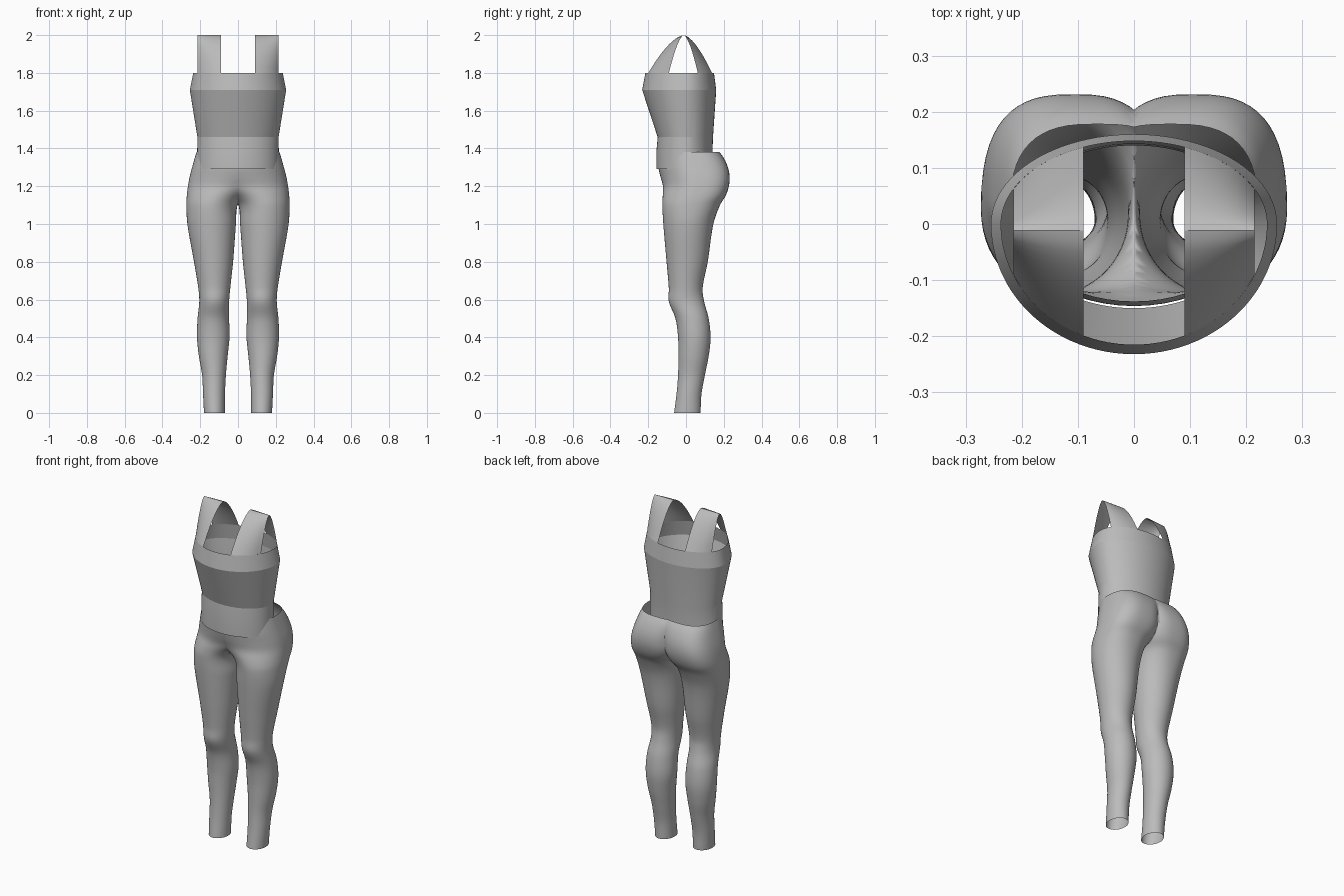
import bpy, bmesh, math

if "Cube" in bpy.data.objects:
    bpy.data.objects.remove(bpy.data.objects["Cube"])

grey = bpy.data.materials.new("cloth_grey")
grey.diffuse_color = (0.5, 0.5, 0.5, 1)
grey.use_nodes = True
grey.node_tree.nodes["Principled BSDF"].inputs["Base Color"].default_value = grey.diffuse_color


def finish(name, bm, angle):
    mesh = bpy.data.meshes.new(name)
    bm.to_mesh(mesh)
    bm.free()
    mesh.materials.append(grey)
    ob = bpy.data.objects.new(name, mesh)
    bpy.context.collection.objects.link(ob)
    bpy.ops.object.select_all(action='DESELECT')
    ob.select_set(True)
    bpy.context.view_layer.objects.active = ob
    bpy.ops.object.shade_smooth_by_angle(angle=math.radians(angle))
    return ob


def mirror(ob):
    m = ob.modifiers.new("mirror", 'MIRROR')
    m.use_axis[0] = True
    m.merge_threshold = 0.0005


def skin(bm, rows, closed):
    """Join rows of points with quads."""
    vr = [[bm.verts.new(p) for p in row] for row in rows]
    n = len(rows[0])
    for a, b in zip(vr, vr[1:]):
        for i in range(n if closed else n - 1):
            j = (i + 1) % n
            bm.faces.new((a[i], a[j], b[j], b[i]))


def spow(v, e):
    return math.copysign(abs(v) ** e, v)


def sample(keys, z):
    """Smooth interpolation through key rows sorted by rising height."""
    k = max(i for i in range(len(keys) - 1) if keys[i][0] <= z + 1e-9)
    a, b = keys[k], keys[k + 1]
    h = b[0] - a[0]
    t = (z - a[0]) / h

    def slope(i, c):
        lo, hi = keys[max(i - 1, 0)], keys[min(i + 1, len(keys) - 1)]
        return (hi[c] - lo[c]) / (hi[0] - lo[0])

    return [(2*t**3 - 3*t*t + 1) * a[c] + (t**3 - 2*t*t + t) * h * slope(k, c)
            + (3*t*t - 2*t**3) * b[c] + (t**3 - t*t) * h * slope(k + 1, c)
            for c in range(1, len(a))]


# Bodice: egg-shaped rings (height, half width, front depth, back depth)
TORSO = [(1.29, .218, .157, .14), (1.38, .216, .157, .14), (1.46, .215, .15, .143),
         (1.71, .255, .232, .16), (1.80, .237, .215, .148)]
rows = []
for z, rx, front, back in TORSO:
    ring = []
    for i in range(96):
        a = math.tau * i / 96
        s = math.sin(a)
        ring.append((rx * math.cos(a), s * (back if s > 0 else front), z))
    rows.append(ring)
bm = bmesh.new()
skin(bm, rows, True)
finish("bodice", bm, 9)

# Shoulder straps: arches rising from the bodice rim
_, rx, front, back = TORSO[-1]
rows = []
for i in range(9):
    x = .09 + .125 * i / 8
    f = math.sqrt(1 - (x / rx) ** 2)
    row = []
    for j in range(21):
        o = j / 10 - 1
        y = o * f * (back if o > 0 else front) - .012 * (1 - abs(o))
        row.append((x, y, 1.8 + .2 * (1 - abs(o) ** 1.6)))
    rows.append(row)
bm = bmesh.new()
skin(bm, rows, False)
bmesh.ops.reverse_faces(bm, faces=[f for f in bm.faces if f.normal.z < 0])
bm.normal_update()
for f in bm.faces:
    if f.normal.z < 0:
        f.normal_flip()
mirror(finish("shoulder_straps", bm, 25))

# Leggings: height, outer x, inner x (front), inner x (back), front y, back y, back squareness
LEG = [(0, .18, .07, .07, -.063, .077, 2), (.1, .185, .069, .069, -.05, .082, 2),
       (.2, .19, .064, .064, -.042, .1, 2), (.3, .207, .055, .055, -.04, .12, 2),
       (.4, .217, .045, .045, -.042, .13, 2), (.5, .214, .047, .047, -.056, .12, 2),
       (.59, .205, .047, .047, -.091, .096, 2), (.66, .21, .041, .041, -.091, .088, 2),
       (.8, .233, .026, .026, -.103, .115, 2), (1.0, .268, .011, .011, -.12, .145, 2.1),
       (1.1, .273, .002, .002, -.125, .18, 2.4), (1.15, .271, -.05, -.025, -.123, .21, 2.7),
       (1.2, .265, -.15, -.04, -.122, .227, 2.8), (1.25, .256, -.22, -.045, -.135, .231, 2.8),
       (1.3, .243, -.243, -.055, -.146, .222, 2.8), (1.35, .229, -.229, -.075, -.143, .2, 2.8),
       (1.38, .22, -.22, -.09, -.138, .178, 2.8)]
rows = []
N = 56
for k in range(93):
    z = 1.38 * k / 92
    out, inf, inb, yf, yb, e = sample(LEG, z)
    yc = (yf + yb) / 2
    ring = []
    for i in range(N):
        a = math.tau * i / N
        c, s = math.cos(a), math.sin(a)
        rear = s > 1e-6
        inner, p = (inb, 2 / e) if rear else (inf, 1)
        ring.append(((out + inner) / 2 + (out - inner) / 2 * spow(c, p),
                     yc + (yb - yc) * spow(s, p), z))
    rows.append(ring)
bm = bmesh.new()
skin(bm, rows, True)
# trim each half at the centre line so the hips join when mirrored
bmesh.ops.bisect_plane(bm, geom=bm.verts[:] + bm.edges[:] + bm.faces[:], dist=1e-5,
                       plane_co=(0, 0, 0), plane_no=(1, 0, 0), clear_inner=True)
mirror(finish("leggings", bm, 40))
